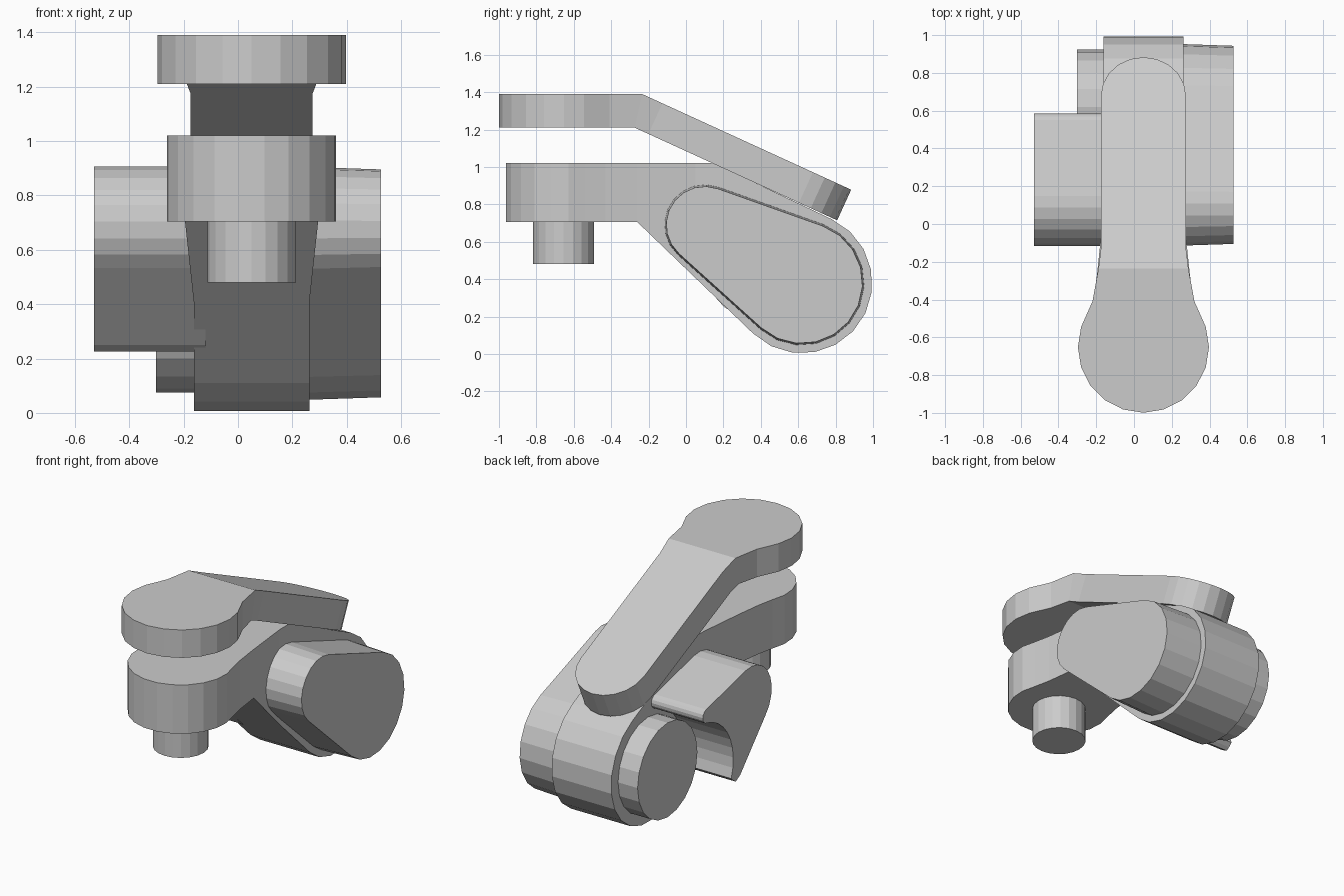
import bpy, bmesh
from math import cos, sin, radians

if "Cube" in bpy.data.objects:
    bpy.data.objects.remove(bpy.data.objects["Cube"])

CX = 0.05            # centre line of both levers
PIV = (0.62, 0.38)   # main pivot in (y, z)
NOSE = (0.10, 0.69)  # small end of the side covers in (y, z)


def arc(c, r, a0, a1, n):
    return [(c[0] + r * cos(radians(a0 + (a1 - a0) * i / n)),
             c[1] + r * sin(radians(a0 + (a1 - a0) * i / n))) for i in range(n + 1)]


def finish(name, bm):
    bmesh.ops.recalc_face_normals(bm, faces=bm.faces)
    me = bpy.data.meshes.new(name)
    bm.to_mesh(me)
    bm.free()
    ob = bpy.data.objects.new(name, me)
    bpy.context.collection.objects.link(ob)
    return ob


def loft(name, loop_a, loop_b):
    """Closed solid between two matching loops of 3D points."""
    bm = bmesh.new()
    a = [bm.verts.new(p) for p in loop_a]
    b = [bm.verts.new(p) for p in loop_b]
    n = len(a)
    for i in range(n):
        j = (i + 1) % n
        bm.faces.new((a[i], a[j], b[j], b[i]))
    bm.faces.new(a)
    bm.faces.new(b)
    return finish(name, bm)


def prism_x(name, prof, x0, x1, prof2=None):
    return loft(name, [(x0, y, z) for y, z in prof], [(x1, y, z) for y, z in prof2 or prof])


def prism_z(name, prof, z0, z1):
    return loft(name, [(x, y, z0) for x, y in prof], [(x, y, z1) for x, y in prof])


def paddle(cy, r, neck):
    """Plan of a round pad: arc round the front, then neck points (half width, y)."""
    right = [(CX + h, y) for h, y in neck]
    left = [(CX - h, y) for h, y in reversed(neck)]
    return arc((CX, cy), r, 158, 382, 13) + right + left


# Body lever: side profile cut to the plan outline
side = ([(-1.1, 1.02), (-1.1, 0.705), (-0.26, 0.705)]
        + arc(PIV, 0.376, 226, 425, 11) + [(0.15, 1.02)])
body = prism_z("body_lever", paddle(-0.655, 0.312,
               [(0.267, -0.43), (0.245, -0.26), (0.2125, 0.05), (0.2125, 1.1)]), -0.2, 1.2)
cutter = prism_x("body_side_cutter", side, -0.6, 0.7)
mod = body.modifiers.new("side_cut", 'BOOLEAN')
mod.operation = 'INTERSECT'
mod.solver = 'EXACT'
mod.object = cutter
mesh = bpy.data.meshes.new_from_object(
    body.evaluated_get(bpy.context.evaluated_depsgraph_get()))
body.modifiers.clear()
body.data = mesh
bpy.data.objects.remove(cutter)

# Top lever: paddle outline bent downwards at the crease
BEND, TH, DY, DZ = -0.235, 0.18, 0.909, -0.416
s_end = 1.005
plan = (arc((CX, -0.652), 0.347, 162, 378, 12)
        + [(CX + 0.27, -0.41), (CX + 0.238, BEND), (CX + 0.225, BEND + 0.12)]
        + arc((CX, BEND + s_end), 0.225, 0, 180, 10)
        + [(CX - 0.225, BEND + 0.12), (CX - 0.238, BEND), (CX - 0.27, -0.41)])


def bent(x, y, top):
    s = y - BEND
    t = 0 if top else TH
    if abs(s) < 1e-6:
        return (x, BEND - t * 0.22, 1.39 - t)
    if s < 0:
        return (x, y, 1.39 - t)
    return (x, BEND + s * DY + t * DZ, 1.39 + s * DZ - t * DY)


bm = bmesh.new()
rows = [[bm.verts.new(bent(x, y, top)) for x, y in plan] for top in (True, False)]
n = len(plan)
i0, i1 = [i for i, p in enumerate(plan) if abs(p[1] - BEND) < 1e-6]
for i in range(n):
    j = (i + 1) % n
    bm.faces.new((rows[0][i], rows[0][j], rows[1][j], rows[1][i]))
for row in rows:
    bm.faces.new(row[i0:i1 + 1])
    bm.faces.new(row[i1:] + row[:i0 + 1])
finish("top_lever", bm)


# Right cover: tapered rounded teardrop
def teardrop(inset):
    return (arc(NOSE, 0.217 - inset, 70, 228, 9)
            + arc(PIV, 0.335 - inset, 228, 430, 11))


prism_x("right_cover", teardrop(0), 0.2, 0.527, teardrop(0.011))

# Left hook: teardrop nose with a round bite around the pivot
hook = (arc(NOSE, 0.217, 77, 226, 9)
        + [(0.205, 0.25), (0.25, 0.225), (0.272, 0.24)]
        + arc(PIV, 0.345, 200, 102, 9)
        + arc((0.54, 0.76), 0.046, 290, 437, 6))
prism_x("left_hook", hook, -0.53, -0.12)

# Pivot boss and lower peg
prism_x("pivot_boss", arc(PIV, 0.305, 0, 342, 19), -0.302, -0.12)
prism_z("lower_peg", arc((CX, -0.655), 0.163, 0, 342, 19), 0.48, 0.75)
